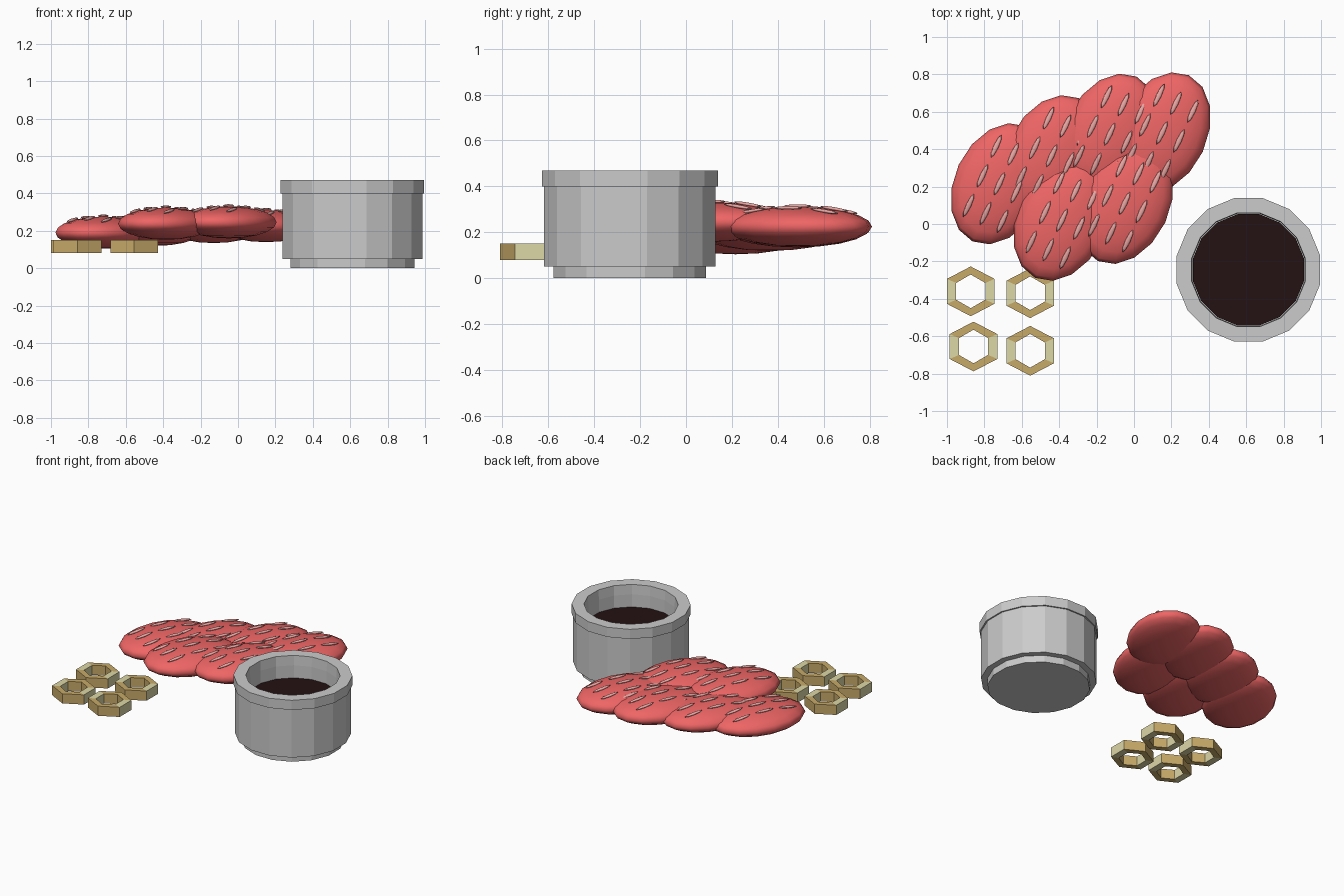
import bpy, bmesh
from math import sin, cos, pi, radians, sqrt
from mathutils import Matrix

if "Cube" in bpy.data.objects:
    bpy.data.objects.remove(bpy.data.objects["Cube"])


def material(name, rgb):
    m = bpy.data.materials.new(name)
    m.diffuse_color = (*rgb, 1)
    m.use_nodes = True
    m.node_tree.nodes["Principled BSDF"].inputs["Base Color"].default_value = m.diffuse_color
    return m


MEAT = material("meat_red", (0.86, 0.13, 0.13))
FAT = material("fat_pink", (0.80, 0.38, 0.36))
PALE = material("pale_green", (0.72, 0.68, 0.38))
TAN = material("tan", (0.57, 0.40, 0.14))
SAUCE = material("dark_sauce", (0.017, 0.006, 0.006))


def finish(name, bm, mats=(), smooth=False):
    bmesh.ops.recalc_face_normals(bm, faces=bm.faces)
    mesh = bpy.data.meshes.new(name)
    for f in bm.faces:
        f.smooth = smooth
    bm.to_mesh(mesh)
    bm.free()
    for m in mats:
        mesh.materials.append(m)
    ob = bpy.data.objects.new(name, mesh)
    bpy.context.collection.objects.link(ob)
    return ob


def rings(bm, sections, n, phase):
    """Lay out rings of (radius_x, radius_y, z) as loops of vertices."""
    return [[bm.verts.new((rx * cos(2 * pi * i / n + phase),
                           ry * sin(2 * pi * i / n + phase), z))
             for i in range(n)] for rx, ry, z in sections]


def bridge(bm, a, b):
    n = len(a)
    return [bm.faces.new((a[i], a[(i + 1) % n], b[(i + 1) % n], b[i])) for i in range(n)]


# Bowl: turned profile with foot, wall, rim and hollow inside
BOWL = (0.612, -0.245, 0)
profile = [(0.338, 0), (0.338, 0.05), (0.381, 0.05), (0.381, 0.40), (0.391, 0.40),
           (0.391, 0.47), (0.310, 0.47), (0.306, 0.40), (0.306, 0.28)]
bm = bmesh.new()
loops = rings(bm, [(r, r, z) for r, z in profile], 16, pi / 16)
for a, b in zip(loops, loops[1:]):
    bridge(bm, a, b)
bm.faces.new(loops[0])
bm.faces.new(loops[-1])
finish("bowl", bm).location = BOWL

# Sauce surface
bm = bmesh.new()
bmesh.ops.create_cone(bm, cap_ends=True, segments=16, radius1=0.303, radius2=0.303, depth=0.02,
                      matrix=Matrix.Rotation(pi / 16, 4, 'Z'))
finish("sauce", bm, [SAUCE]).location = (BOWL[0], BOWL[1], 0.30)

# Scallion rings: hexagonal tubes with alternating tint
for k, (x, y) in enumerate([(-0.873, -0.36), (-0.555, -0.37), (-0.858, -0.655), (-0.555, -0.678)]):
    bm = bmesh.new()
    loops = rings(bm, [(0.147, 0.133, 0.08), (0.147, 0.133, 0.15),
                       (0.090, 0.090, 0.15), (0.090, 0.090, 0.08)], 6, pi / 6)
    for j in range(4):
        for i, f in enumerate(bridge(bm, loops[j], loops[(j + 1) % 4])):
            f.material_index = 0 if i in (2, 5) else 1
    finish(f"scallion_ring_{k + 1}", bm, [PALE, TAN]).location = (x, y, 0)

# Meat slices: flattened spheres with streaks of fat on top
A, B, T, TILT = 0.24, 0.34, 0.086, radians(-25)
slices = [(-0.72, 0.215, 0.19), (-0.44, 0.365, 0.205), (-0.13, 0.48, 0.22), (0.15, 0.487, 0.225),
          (-0.385, 0.02, 0.238), (-0.05, 0.11, 0.245)]
for k, pos in enumerate(slices):
    bm = bmesh.new()
    bmesh.ops.create_uvsphere(bm, u_segments=16, v_segments=10, radius=1,
                              matrix=Matrix.Diagonal((A, B, T, 1)))
    ob = finish(f"meat_slice_{k + 1}", bm, [MEAT], True)
    ob.location, ob.rotation_euler.z = pos, TILT

    bm = bmesh.new()
    for u in (-0.1, 0, 0.1):
        for v in (-0.175, 0, 0.175):
            z = T * sqrt(1 - (u / A) ** 2 - (v / B) ** 2) + 0.003
            bmesh.ops.create_uvsphere(bm, u_segments=8, v_segments=6, radius=1,
                                      matrix=Matrix.Translation((u, v, z))
                                      @ Matrix.Rotation(-0.3 * v / B, 4, 'X')
                                      @ Matrix.Diagonal((0.014, 0.068, 0.008, 1)))
    ob = finish(f"fat_streaks_{k + 1}", bm, [FAT], True)
    ob.location, ob.rotation_euler.z = pos, TILT
